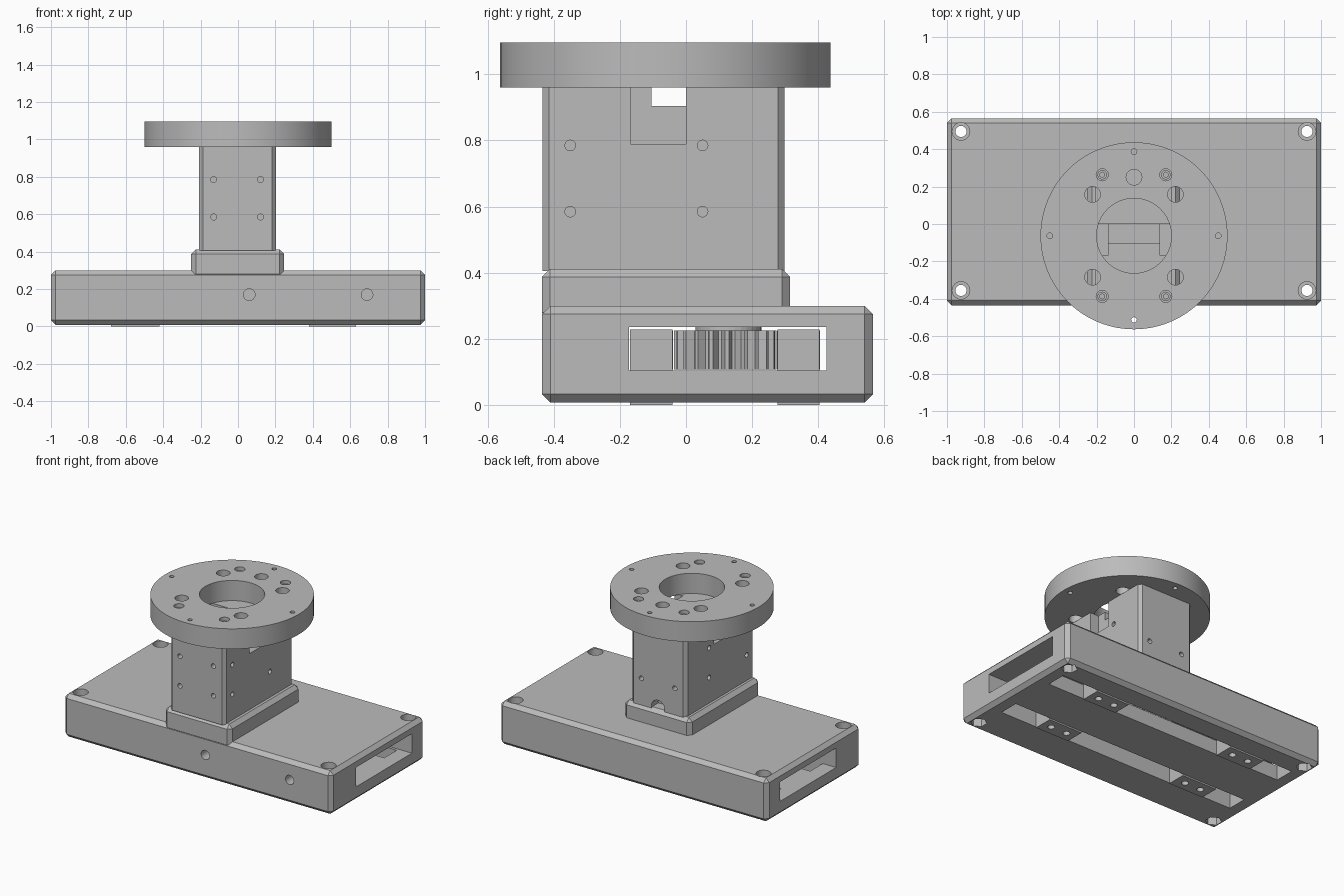
import bpy, bmesh, math
from mathutils import Matrix

default = bpy.data.objects.get("Cube")
if default:
    bpy.data.objects.remove(default, do_unlink=True)

grey = bpy.data.materials.new("machined_grey")
grey.use_nodes = True
color = (0.5, 0.5, 0.5, 1)
grey.diffuse_color = color
grey.node_tree.nodes["Principled BSDF"].inputs["Base Color"].default_value = color


def finish(name, bm):
    bmesh.ops.recalc_face_normals(bm, faces=bm.faces)
    mesh = bpy.data.meshes.new(name)
    bm.to_mesh(mesh)
    bm.free()
    mesh.materials.append(grey)
    ob = bpy.data.objects.new(name, mesh)
    bpy.context.scene.collection.objects.link(ob)
    return ob


def box(name, x, y, z, chamfer=0, upright_only=False):
    """Box from (min, max) ranges, with optional flat chamfers."""
    bm = bmesh.new()
    bmesh.ops.create_cube(bm, size=1)
    for v in bm.verts:
        v.co = [r[0] + (c + 0.5) * (r[1] - r[0]) for c, r in zip(v.co, (x, y, z))]
    if chamfer:
        edges = [e for e in bm.edges if not upright_only
                 or abs(e.verts[0].co.z - e.verts[1].co.z) > 0.01]
        bmesh.ops.bevel(bm, geom=edges, offset=chamfer, segments=1, affect='EDGES')
    return finish(name, bm)


def cyl(name, center, r, depth, axis='Z', sides=24):
    bm = bmesh.new()
    bmesh.ops.create_cone(bm, cap_ends=True, segments=sides, radius1=r, radius2=r, depth=depth)
    turn = {'X': Matrix.Rotation(math.pi / 2, 4, 'Y'),
            'Y': Matrix.Rotation(math.pi / 2, 4, 'X'), 'Z': Matrix()}[axis]
    bm.transform(Matrix.Translation(center) @ turn)
    return finish(name, bm)


def cut(ob, cutters):
    """Subtract every cutter, bake the result and remove the cutters."""
    for c in cutters:
        c.hide_render = True
        mod = ob.modifiers.new("cut", 'BOOLEAN')
        mod.operation, mod.solver, mod.object = 'DIFFERENCE', 'EXACT', c
    graph = bpy.context.evaluated_depsgraph_get()
    mesh = bpy.data.meshes.new_from_object(ob.evaluated_get(graph))
    ob.modifiers.clear()
    ob.data = mesh
    for c in cutters:
        bpy.data.objects.remove(c, do_unlink=True)


def smooth(ob):
    bpy.ops.object.select_all(action='DESELECT')
    ob.select_set(True)
    bpy.context.view_layer.objects.active = ob
    bpy.ops.object.shade_smooth_by_angle(angle=math.radians(30))


# Base housing with end-to-end channel, guide slots and bolt holes
front_slot, back_slot = (-0.172, -0.038), (0.273, 0.407)
base = box("base_housing", (-1, 1), (-0.435, 0.565), (0.008, 0.3), 0.025)
cutters = [box("channel", (-1.1, 1.1), (-0.172, 0.425), (0.105, 0.236))]
for slot in (front_slot, back_slot):
    cutters.append(box("slot", (-0.9, 0.9), slot, (-0.1, 0.15)))
for x in (-0.925, 0.925):
    for y in (-0.355, 0.495):
        cutters += [cyl("bolt", (x, y, 0.15), 0.03, 0.6),
                    cyl("counterbore", (x, y, 0.3), 0.047, 0.1),
                    cyl("nut_pocket", (x, y, 0), 0.05, 0.12, sides=6)]
for x in (0.06, 0.69):
    cutters.append(cyl("front_hole", (x, -0.435, 0.17), 0.031, 0.3, 'Y'))
cut(base, cutters)

# Raised collar, flush with the front
box("collar", (-0.25, 0.247), (-0.436, 0.315), (0.255, 0.412), 0.025)

# Column with side notches, a gap under the flange and screw holes
column = box("column", (-0.208, 0.203), (-0.434, 0.298), (0.405, 0.96), 0.02, True)
cutters = [box("gap", (-0.5, 0.5), (-0.105, 0), (0.905, 1.1)),
           cyl("cable_hole", (0, 0.3, 0.42), 0.05, 0.15, 'Y')]
for s in (-1, 1):
    cutters.append(box("notch", sorted((s * 0.14, s * 0.4)), (-0.168, 0), (0.79, 1.1)))
for z in (0.585, 0.785):
    for y in (-0.35, 0.05):
        for x in (-0.205, 0.205):
            cutters.append(cyl("side_hole", (x, y, z), 0.016, 0.12, 'X'))
    for x in (-0.13, 0.12):
        cutters.append(cyl("front_hole", (x, -0.434, z), 0.016, 0.12, 'Y'))
for x in (-0.125, 0.125):
    cutters.append(cyl("back_hole", (x, 0.298, 0.585), 0.016, 0.12, 'Y'))
cut(column, cutters)

# Round mounting flange with its hole pattern
cy, mid = -0.063, 1.028
flange = cyl("mounting_flange", (0, cy, mid), 0.5, 0.136, sides=96)
cutters = [cyl("bore", (0, cy, mid), 0.2, 0.4, sides=64)]
for angle in (45, 90, 135, 225, 315):
    a = math.radians(angle)
    cutters.append(cyl("large_hole", (0.313 * math.cos(a), cy + 0.313 * math.sin(a), mid), 0.042, 0.4))
for i in range(4):
    a = i * math.pi / 2
    cutters.append(cyl("pin_hole", (0.45 * math.cos(a), cy + 0.45 * math.sin(a), mid), 0.015, 0.4, sides=16))
screws = [(x, y) for x in (-0.17, 0.17) for y in (-0.387, 0.263)]
for x, y in screws:
    cutters.append(cyl("screw_hole", (x, y, 1.1), 0.032, 0.12))
cut(flange, cutters)

# Socket screws recessed in the flange
for x, y in screws:
    screw = cyl("flange_screw", (x, y, 1.05), 0.025, 0.05)
    cut(screw, [cyl("socket", (x, y, 1.075), 0.014, 0.04, sides=6)])
    smooth(screw)

# Sliding jaw feet showing below the guide slots
spans = {"left": (0.38, 0.63), "right": (-0.68, -0.42)}
for side, span in spans.items():
    for row, slot in (("front", front_slot), ("back", back_slot)):
        y = (slot[0] + 0.003, slot[1] - 0.003)
        foot = box(f"{row}_{side}_foot", span, y, (0, 0.228))
        cx, fy = sum(span) / 2, sum(y) / 2
        cut(foot, [cyl("tapped_hole", (cx + d, fy, 0), 0.022, 0.12) for d in (-0.06, 0.06)])
        smooth(foot)


# Toothed racks and the pinion between them
def rack(name, x, y, tooth_y):
    box(name, x, y, (0.107, 0.226))
    for i in range(int((x[1] - x[0]) / 0.05)):
        start = x[0] + i * 0.05
        box(f"{name}_tooth", (start, start + 0.022), tooth_y, (0.107, 0.226))


rack("front_rack", (-0.4, 0.38), (-0.165, -0.065), (-0.066, -0.04))
rack("back_rack", (-0.42, 0.36), (0.3, 0.405), (0.275, 0.301))

bm = bmesh.new()
rim = []
for i in range(80):
    a = i * math.tau / 80
    r = 0.155 if i % 4 < 2 else 0.13
    rim.append(bm.verts.new((r * math.cos(a), 0.118 + r * math.sin(a), 0.107)))
face = bm.faces.new(rim)
top = bmesh.ops.extrude_face_region(bm, geom=[face])["geom"]
bmesh.ops.translate(bm, vec=(0, 0, 0.119), verts=[v for v in top if isinstance(v, bmesh.types.BMVert)])
finish("pinion", bm)
cyl("pinion_hub", (0, 0.128, 0.229), 0.1, 0.02, sides=32)

for ob in (base, column, flange):
    smooth(ob)
